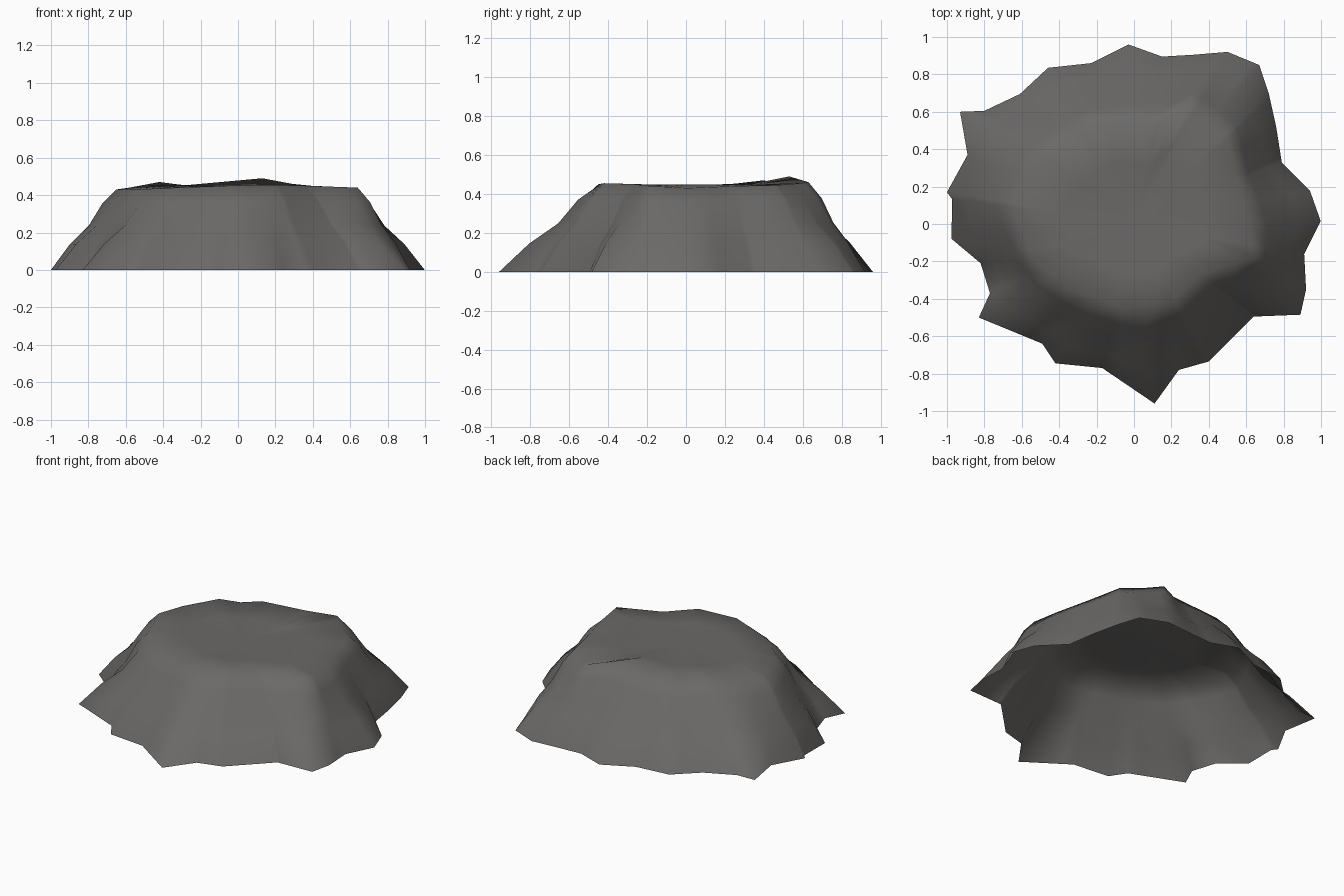
import bpy, bmesh, math

if "Cube" in bpy.data.objects:
    bpy.data.objects.remove(bpy.data.objects["Cube"])

# Ground outline of the rock, counterclockwise from the right
BASE = [(1, .02), (.94, .18), (.79, .33), (.76, .52), (.72, .70), (.67, .85), (.50, .92),
        (.32, .905), (.15, .895), (-.03, .96), (-.23, .86), (-.46, .835), (-.61, .695),
        (-.80, .605), (-.93, .60), (-.89, .37), (-1, .17), (-.97, .13), (-.975, -.08),
        (-.82, -.21), (-.77, -.37), (-.83, -.50), (-.49, -.64), (-.42, -.745), (-.17, -.77),
        (.11, -.96), (.24, -.78), (.40, -.735), (.64, -.495), (.89, -.485), (.92, -.35), (.91, -.16)]

# Plateau rim: x, y, height
RIM = [(.62, .01, .43), (.55, .25, .44), (.50, .46, .445), (.39, .54, .45), (.29, .63, .46),
       (.13, .53, .49), (-.20, .54, .46), (-.31, .47, .45), (-.42, .40, .47), (-.58, .24, .44),
       (-.65, .09, .43), (-.54, -.19, .43), (-.33, -.35, .44), (-.06, -.45, .45),
       (.20, -.42, .455), (.36, -.27, .45), (.64, -.18, .44)]

# Wall rings: inward fraction, height fraction, how much the ragged edge is smoothed
WALL = [(0, 0, 0), (.27, .32, .2), (.55, .55, .4), (.76, .82, .4), (1, 1, 0)]


def cross(p, q):
    return p[0] * q[1] - p[1] * q[0]


def outline_at(points, a):
    """Radius and height where a ray at angle a crosses a closed outline."""
    d = (math.cos(a), math.sin(a))
    for p, q in zip(points, points[1:] + points[:1]):
        before, after = cross(p, d), cross(d, q)
        if before >= -1e-9 and after >= -1e-9 and p[0] * d[0] + p[1] * d[1] > 0:
            r = cross(p, q) / cross(d, (q[0] - p[0], q[1] - p[1]))
            t = before / (before + after)
            return r, (p[2] + (q[2] - p[2]) * t if len(p) > 2 else 0)


def polar(p):
    return math.atan2(p[1], p[0]) % math.tau


# Columns at every corner of the outline and of the rim
angles = []
for a in sorted([polar(p) for p in BASE] + [polar(p) for p in RIM]):
    if not angles or a - angles[-1] > .012:
        angles.append(a)
n = len(angles)

bm = bmesh.new()
rings = []
# Walls from the ground to the rim
for inward, rise, smooth in WALL:
    ring = []
    for a in angles:
        r = outline_at(BASE, a)[0]
        s = sum(outline_at(BASE, a + k)[0] for k in (-.2, -.1, 0, .1, .2)) / 5
        rr, rz = outline_at(RIM, a)
        outer = r + (s - r) * smooth
        rad = outer + (rr - outer) * inward
        ring.append(bm.verts.new((rad * math.cos(a), rad * math.sin(a), rz * rise)))
    rings.append(ring)
# Plateau, slightly dished
rings.append([bm.verts.new((v.co.x * .6, v.co.y * .6, .448)) for v in rings[-1]])
for low, high in zip(rings, rings[1:]):
    for i in range(n):
        j = (i + 1) % n
        bm.faces.new((low[i], low[j], high[j], high[i]))
centre = bm.verts.new((0, .03, .446))
for i in range(n):
    bm.faces.new((rings[-1][i], rings[-1][(i + 1) % n], centre))
for f in bm.faces:
    f.smooth = True

# Open-bottomed rock shell
mesh = bpy.data.meshes.new("rock_mound")
bm.to_mesh(mesh)
bm.free()
stone = bpy.data.materials.new("dark grey stone")
stone.diffuse_color = (.148, .142, .136, 1)
stone.use_nodes = True
stone.node_tree.nodes["Principled BSDF"].inputs["Base Color"].default_value = stone.diffuse_color
mesh.materials.append(stone)
rock = bpy.data.objects.new("rock_mound", mesh)
bpy.context.collection.objects.link(rock)
